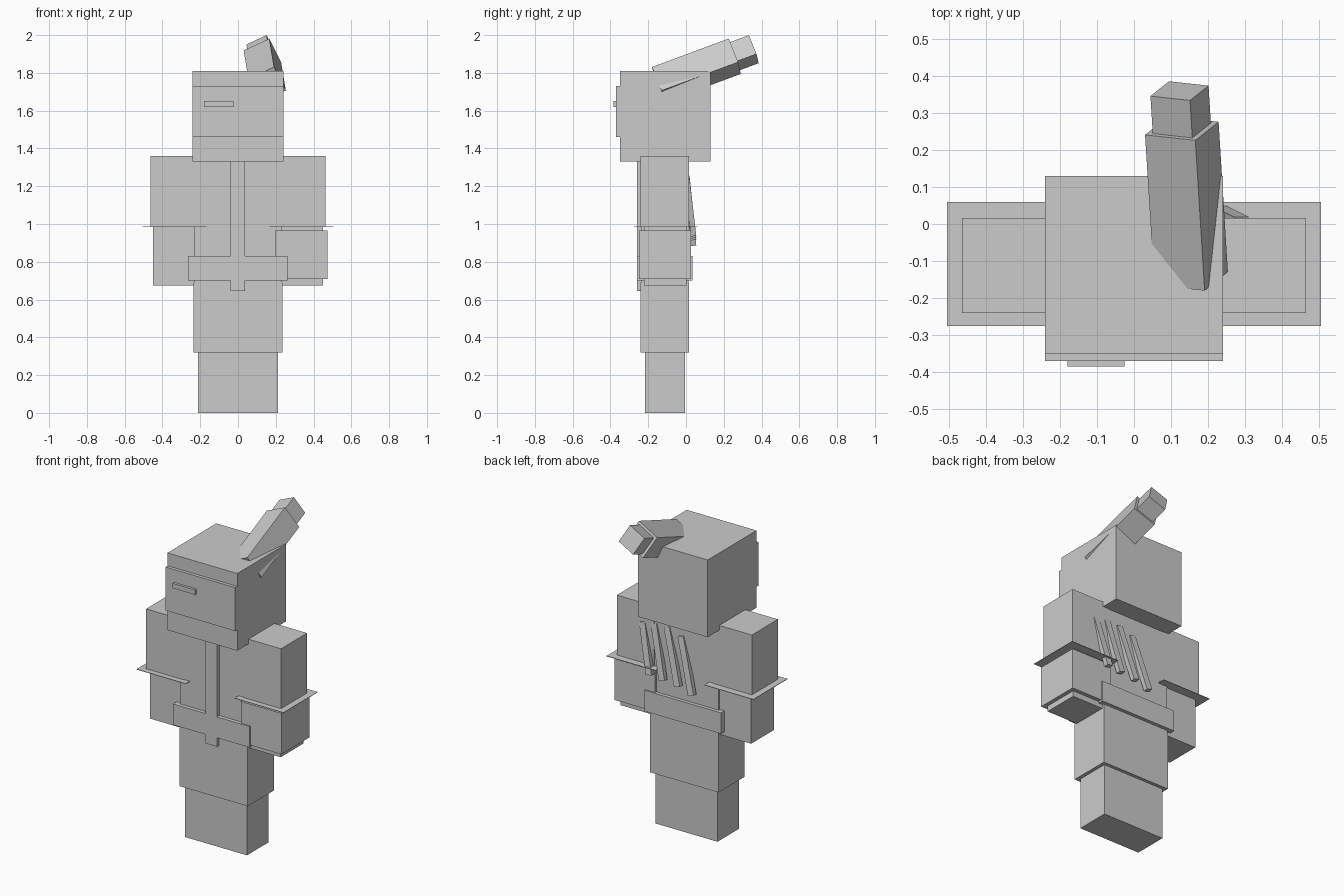
import bpy, bmesh
from mathutils import Vector, Matrix

if "Cube" in bpy.data.objects:
    bpy.data.objects.remove(bpy.data.objects["Cube"])

mat = bpy.data.materials.new("plain_grey")
mat.diffuse_color = (0.6, 0.6, 0.6, 1)
mat.use_nodes = True
mat.node_tree.nodes["Principled BSDF"].inputs["Base Color"].default_value = mat.diffuse_color


def finish(name, bm):
    me = bpy.data.meshes.new(name)
    bm.to_mesh(me)
    bm.free()
    me.materials.append(mat)
    ob = bpy.data.objects.new(name, me)
    bpy.context.collection.objects.link(ob)
    return ob


def box(name, x, y, z):
    """Axis-aligned block from (min, max) ranges."""
    bm = bmesh.new()
    bmesh.ops.create_cube(bm, size=1)
    for v in bm.verts:
        v.co = Vector([(r[0] + r[1]) / 2 + c * (r[1] - r[0])
                       for r, c in zip((x, y, z), v.co)])
    return finish(name, bm)


def beam(name, a, b, side, w, t):
    """Block running from a to b; 'side' points along its width w, t is thickness."""
    a, b = Vector(a), Vector(b)
    d = (b - a).normalized()
    s = Vector(side)
    s = (s - d * s.dot(d)).normalized()
    n = d.cross(s)
    rot = Matrix((s, n, d)).transposed().to_4x4()
    m = Matrix.Translation((a + b) / 2) @ rot @ Matrix.Diagonal((w, t, (b - a).length, 1))
    bm = bmesh.new()
    bmesh.ops.create_cube(bm, size=1, matrix=m)
    return finish(name, bm)


# head with raised face band and eye slot
box("head", (-.24, .24), (-.35, .13), (1.33, 1.81))
box("face_band", (-.24, .24), (-.37, -.34), (1.46, 1.73))
box("eye", (-.18, -.025), (-.385, -.36), (1.62, 1.65))

# body and legs
box("torso", (-.233, .233), (-.236, .013), (.68, 1.33))
box("upper_legs", (-.235, .235), (-.24, .016), (.32, .69))
box("lower_legs", (-.213, .213), (-.216, -.005), (0, .32))

# belt and chest strap
box("belt", (-.265, .262), (-.26, .035), (.70, .83))
box("chest_strap", (-.04, .038), (-.26, -.23), (.645, 1.33))

# arms with thin flared elbow plates
for s, side in ((-1, "left"), (1, "right")):
    def rng(a, b):
        return tuple(sorted((s * a, s * b)))
    box(side + "_upper_arm", rng(.208, .464), (-.24, .016), (.988, 1.36))
    box(side + "_lower_arm", rng(.233, .449), (-.222, .002), (.675, .99))
    box(side + "_elbow_plate", rng(.168, .505), (-.275, .06), (.985, .988))
box("wrist_cuff", (.195, .473), (-.25, .026), (.71, .965))

# slanted bars on the back
bars = [(.29, .22, 1.24, .94), (.21, .13, 1.25, .93),
        (.12, .025, 1.25, .92), (.025, -.07, 1.22, .89)]
for i, (x0, x1, z0, z1) in enumerate(bars):
    beam(f"back_bar_{i + 1}", (x0, .005, z0), (x1, .04, z1), (1, 0, 0), .04, .028)

# tilted ponytail in two square sections
d = Vector((-.058, .936, .347)).normalized()
v = Vector((.424, .336, -.84))
end = Vector((.129, .258, 1.888))
beam("ponytail", end - d * .433, end, v, .148, .15)
beam("ponytail_tip", end - d * .02, end + d * .108, v, .118, .118)
